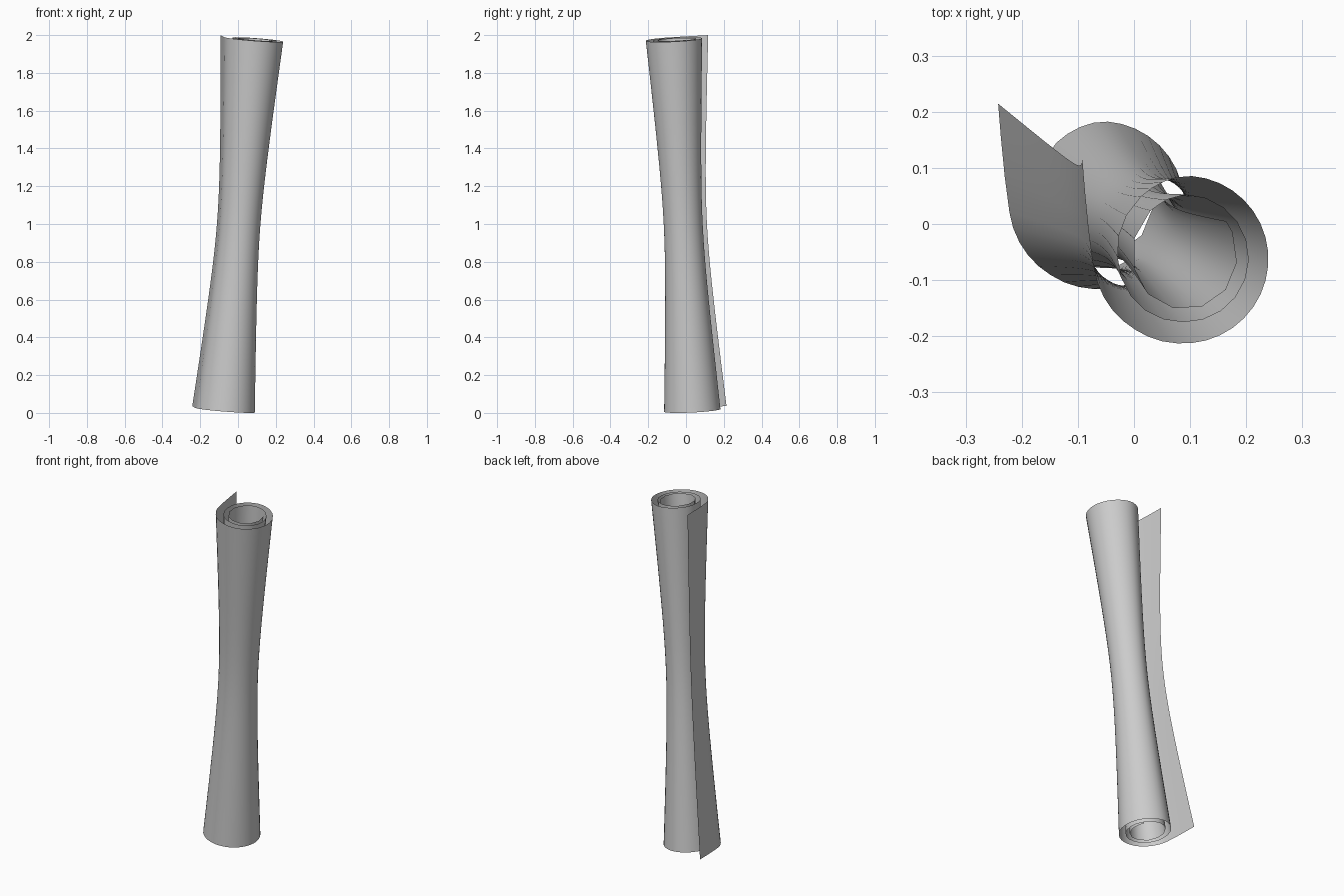
import bpy, bmesh, math
from mathutils import Vector

if "Cube" in bpy.data.objects:
    bpy.data.objects.remove(bpy.data.objects["Cube"])

# Axis of the rolled sheet (leans slightly) and its pinched waist
BOTTOM = Vector((-0.06, 0.035, 0.0135))
TOP = Vector((0.09, -0.062, 1.977))
ROWS = 40
WAIST = 0.69

# Spiral (angle in degrees, radius), wound from outside to the centre
KEYS = [(185, 0.163), (208, 0.159), (235, 0.154), (270, 0.151), (360, 0.15),
        (450, 0.148), (495, 0.132), (540, 0.119), (630, 0.113), (720, 0.115),
        (810, 0.115), (855, 0.103), (900, 0.091), (990, 0.09), (1080, 0.094), (1122, 0.1)]


def radius(a):
    for (a0, r0), (a1, r1) in zip(KEYS, KEYS[1:]):
        if a <= a1:
            return r0 + (r1 - r0) * (a - a0) / (a1 - a0)
    return KEYS[-1][1]


def cross_section():
    # loose straight flap, then the winding with coarser steps inwards
    pts = [(-0.183, 0.18), (-0.178, 0.12), (-0.171, 0.05)]
    a = KEYS[0][0]
    while a < KEYS[-1][0]:
        r = radius(a)
        pts.append((r * math.cos(math.radians(a)), r * math.sin(math.radians(a))))
        a += 10 if a < 480 else 18 if a < 840 else 33
    a = math.radians(KEYS[-1][0])
    pts.append((KEYS[-1][1] * math.cos(a), KEYS[-1][1] * math.sin(a)))
    return pts


def scale_at(t):
    s = abs(2 * t - 1)
    ease = (math.sqrt(0.12 + s * s) - math.sqrt(0.12)) / (math.sqrt(1.12) - math.sqrt(0.12))
    return WAIST + (1 - WAIST) * ease


# Rolled sheet: loft the spiral along the axis
axis = TOP - BOTTOM
rot = Vector((0, 0, 1)).rotation_difference(axis.normalized())
section = cross_section()
bm = bmesh.new()
rows = []
for i in range(ROWS + 1):
    t = i / ROWS
    k = scale_at(t)
    rows.append([bm.verts.new(BOTTOM + axis * t + rot @ Vector((x * k, y * k, 0)))
                 for x, y in section])
for lo, hi in zip(rows, rows[1:]):
    for j in range(len(section) - 1):
        f = bm.faces.new((lo[j], lo[j + 1], hi[j + 1], hi[j]))
        f.smooth = True
mesh = bpy.data.meshes.new("rolled_sheet")
bm.to_mesh(mesh)
bm.free()
obj = bpy.data.objects.new("rolled_sheet", mesh)
bpy.context.collection.objects.link(obj)
